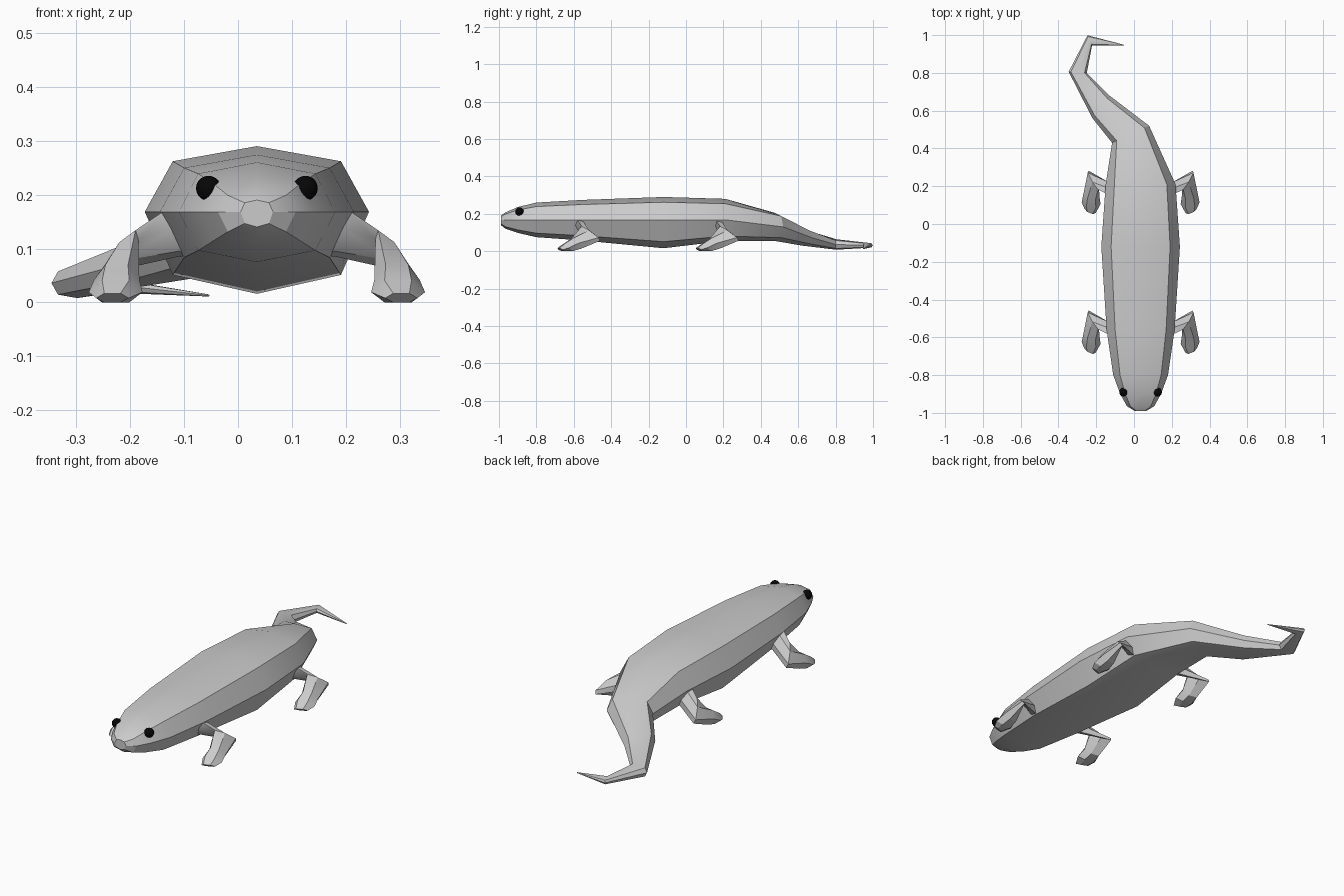
import bpy, bmesh
from math import cos, sin, tau
from mathutils import Vector

cube = bpy.data.objects.get("Cube")
if cube:
    bpy.data.objects.remove(cube, do_unlink=True)

MID = 0.035  # x of the body's centre plane


def material(name, colour):
    m = bpy.data.materials.new(name)
    m.use_nodes = True
    m.diffuse_color = colour
    m.node_tree.nodes["Principled BSDF"].inputs["Base Color"].default_value = colour
    return m


SKIN = material("grey_skin", (0.6, 0.6, 0.6, 1))
BLACK = material("black_eye", (0.002, 0.002, 0.002, 1))


def finish(bm, name, mat, angle=0.5):
    bmesh.ops.recalc_face_normals(bm, faces=bm.faces)
    mesh = bpy.data.meshes.new(name)
    bm.to_mesh(mesh)
    bm.free()
    mesh.materials.append(mat)
    ob = bpy.data.objects.new(name, mesh)
    bpy.context.collection.objects.link(ob)
    bpy.ops.object.select_all(action='DESELECT')
    bpy.context.view_layer.objects.active = ob
    ob.select_set(True)
    bpy.ops.object.shade_smooth_by_angle(angle=angle)
    return ob


def loft(rings):
    """Skin a list of equal-length point rings and cap both ends."""
    bm = bmesh.new()
    loops = [[bm.verts.new(p) for p in ring] for ring in rings]
    for a, b in zip(loops, loops[1:]):
        for i in range(len(a)):
            j = (i + 1) % len(a)
            bm.faces.new((a[i], a[j], b[j], b[i]))
    bm.faces.new(loops[0])
    bm.faces.new(loops[-1])
    return bm


# Body and tail: one eight-sided loft
SECTION = [(0, 1), (.75, .77), (1, 0), (.75, -.77),
           (0, -1), (-.75, -.77), (-1, 0), (-.75, .77)]


def body_ring(x, y, dx, dy, top, mid, low):
    return [(x + u * dx, y + u * dy, mid + v * (top - mid if v > 0 else mid - low))
            for u, v in SECTION]


# x, y, half-width vector x and y, top, side line, bottom
stations = [
    (MID, -.99, .03, 0, .19, .168, .14),
    (MID, -.965, .072, 0, .208, .168, .12),
    (MID, -.9, .108, 0, .236, .168, .098),
    (MID, -.8, .145, 0, .26, .168, .075),
    (MID, -.56, .18, 0, .274, .168, .058),
    (MID, -.12, .208, 0, .29, .168, .016),
    (MID, .21, .185, 0, .28, .168, .055),
    (-.018, .475, .098, .045, .205, .13, .055),
    (-.175, .62, .045, .06, .12, .07, .03),
    (-.298, .803, .048, -.003, .064, .036, .008),
    (-.234, .972, .012, -.027, .045, .032, .018),
    (-.055, .948, .002, -.002, .015, .013, .011),
]
finish(loft([body_ring(*s) for s in stations]), "body_and_tail", SKIN)

# Legs: six-sided lofts from centre, across vector and up vector
LEG = [
    ((.15, -.57, .132), (0, .04, -.005), (0, -.01, .045)),
    ((.19, -.56, .13), (0, .035, -.01), (.01, -.01, .04)),
    ((.285, -.508, .095), (.03, .04, -.022), (-.01, -.03, .028)),
    ((.295, -.585, .042), (.042, .008, 0), (0, -.022, .028)),
    ((.297, -.63, .019), (.05, .005, 0), (0, -.02, .022)),
    ((.303, -.67, .008), (.03, .012, 0), (0, -.012, .009)),
]


def leg(name, side, dy):
    rings = []
    for c, u, v in LEG:
        ring = []
        for i in range(6):
            a = tau * i / 6
            p = Vector(c) + Vector(u) * cos(a) + Vector(v) * sin(a) * 1.15
            ring.append((MID + side * (p.x - MID), p.y + dy, max(p.z, 0)))
        rings.append(ring)
    finish(loft(rings), name, SKIN)


# Eyes: small flattened balls
def eye(name, side):
    bm = bmesh.new()
    bmesh.ops.create_uvsphere(bm, u_segments=16, v_segments=10, radius=.023)
    for v in bm.verts:
        v.co = (v.co.x + MID + side * .09, v.co.y - .89, v.co.z + .212)
    finish(bm, name, BLACK)


for label, side in (("left", 1), ("right", -1)):
    leg("front_leg_" + label, side, 0)
    leg("hind_leg_" + label, side, .74)
    eye("eye_" + label, side)
